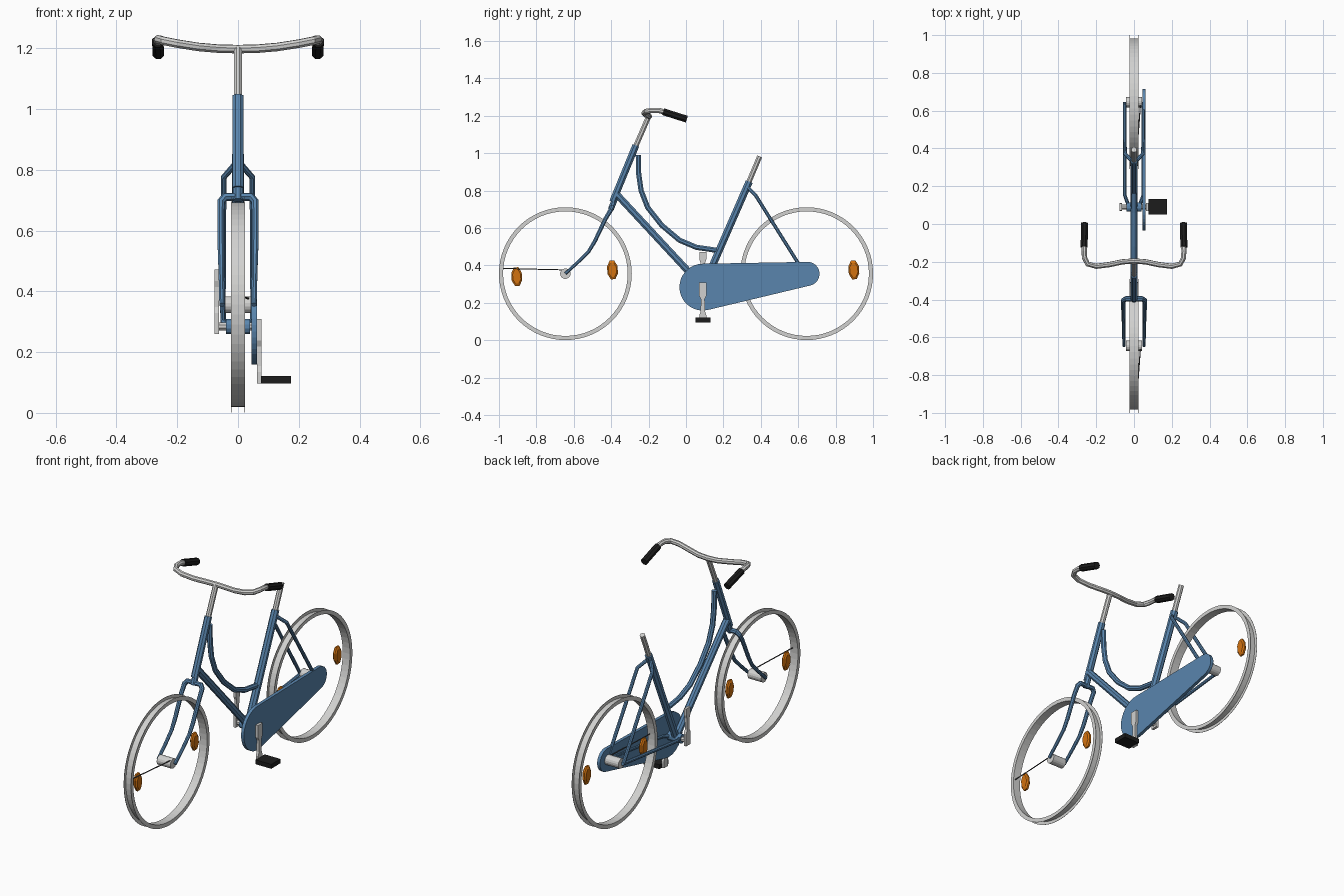
import bpy, bmesh, math
from mathutils import Vector

if "Cube" in bpy.data.objects:
    bpy.data.objects.remove(bpy.data.objects["Cube"])


def material(name, rgb):
    m = bpy.data.materials.new(name)
    m.diffuse_color = (*rgb, 1)
    m.use_nodes = True
    m.node_tree.nodes["Principled BSDF"].inputs["Base Color"].default_value = m.diffuse_color
    return m


BLUE = material("frame_blue", (0.10, 0.235, 0.42))
GREY = material("light_metal", (0.64, 0.64, 0.63))
BLACK = material("black_rubber", (0.012, 0.012, 0.012))
ORANGE = material("reflector_orange", (0.65, 0.17, 0.005))
STEEL = material("dark_steel", (0.07, 0.07, 0.075))


def add_mesh(name, bm, mat):
    bmesh.ops.recalc_face_normals(bm, faces=bm.faces)
    me = bpy.data.meshes.new(name)
    bm.to_mesh(me)
    bm.free()
    me.materials.append(mat)
    ob = bpy.data.objects.new(name, me)
    bpy.context.collection.objects.link(ob)
    return ob


def tube(name, pts, r, mat, sides=8, taper=None):
    """Sweep a flat-shaded polygon along a path, mitred at the bends."""
    pts = [Vector(p) for p in pts]
    bm = bmesh.new()
    rings, u = [], None
    for i, p in enumerate(pts):
        a = (p - pts[i - 1]).normalized() if i else None
        b = (pts[i + 1] - p).normalized() if i < len(pts) - 1 else None
        t = ((a or b) + (b or a)).normalized()
        if u is None:
            u = t.cross(Vector((1, 0, 0)) if abs(t.x) < 0.9 else Vector((0, 0, 1)))
        u = (u - t * u.dot(t)).normalized()
        v = t.cross(u)
        rad = r * (taper[i] if taper else 1)
        rings.append([bm.verts.new(p + rad * (u * math.cos(w) + v * math.sin(w)))
                      for w in (2 * math.pi * (k + 0.5) / sides for k in range(sides))])
    for r0, r1 in zip(rings, rings[1:]):
        for k in range(sides):
            j = (k + 1) % sides
            bm.faces.new((r0[k], r0[j], r1[j], r1[k]))
    bm.faces.new(rings[0])
    bm.faces.new(rings[-1])
    return add_mesh(name, bm, mat)


def plate(name, outline, x0, x1, mat, chamfer=0.0):
    """Extrude a y-z outline along x, optionally with chamfered rims."""
    bm = bmesh.new()
    cy = sum(p[0] for p in outline) / len(outline)
    cz = sum(p[1] for p in outline) / len(outline)
    levels = [(x0, 1), (x1, 1)]
    if chamfer:
        levels = [(x0, 0.75), (x0 + chamfer, 1), (x1 - chamfer, 1), (x1, 0.75)]
    rings = [[bm.verts.new((x, cy + (y - cy) * s, cz + (z - cz) * s)) for y, z in outline]
             for x, s in levels]
    n = len(outline)
    for r0, r1 in zip(rings, rings[1:]):
        for k in range(n):
            bm.faces.new((r0[k], r0[(k + 1) % n], r1[(k + 1) % n], r1[k]))
    bm.faces.new(rings[0])
    bm.faces.new(rings[-1])
    return add_mesh(name, bm, mat)


def rim(name, cy, cz, segs=64):
    """Lathe a U-shaped channel around the wheel axis."""
    prof = [(-.023, .333), (.023, .333), (.023, .355), (.0215, .355),
            (.0215, .337), (-.0215, .337), (-.0215, .355), (-.023, .355)]
    bm = bmesh.new()
    rings = []
    for i in range(segs):
        a = 2 * math.pi * i / segs
        rings.append([bm.verts.new((x, cy + r * math.cos(a), cz + r * math.sin(a)))
                      for x, r in prof])
    for i in range(segs):
        r0, r1 = rings[i], rings[(i + 1) % segs]
        for k in range(8):
            j = (k + 1) % 8
            bm.faces.new((r0[k], r0[j], r1[j], r1[k]))
    return add_mesh(name, bm, GREY)


# wheels: rim, hub, one spoke and two reflectors each
HZ = 0.356
for side, cy in (("front", -0.645), ("rear", 0.645)):
    rim(side + "_wheel_rim", cy, HZ)
    tube(side + "_hub", [(-.043, cy, HZ), (.043, cy, HZ)], 0.028, GREY, 16)
    tube(side + "_spoke", [(.035, cy, HZ + .02), (.01, cy - .334, HZ + .028)], 0.003, STEEL, 6)
    for label, dy, dz in (("fore", -.26, -.016), ("aft", .252, .02)):
        shape = []
        for sy, sz in ((.012, .05), (.028, .02), (.028, -.02), (.012, -.05),
                       (-.012, -.05), (-.028, -.02), (-.028, .02), (-.012, .05)):
            a = 0.07
            shape.append((cy + dy + sy * math.cos(a) - sz * math.sin(a),
                          HZ + dz + sy * math.sin(a) + sz * math.cos(a)))
        plate(f"{side}_reflector_{label}", shape, -.012, .012, ORANGE, 0.007)

# fork: one tube up the left blade, over the crown and down the right
half = [(.053, -.645, HZ), (.054, -.575, .42), (.055, -.52, .475), (.056, -.487, .53),
        (.057, -.43, .65), (.056, -.403, .695), (.042, -.396, .711)]
taper = [.75, .8, .85, .95, 1, 1.1, 1.2]
tube("fork", half + [(-x, y, z) for x, y, z in reversed(half)], 0.012, BLUE,
     taper=taper + taper[::-1])

# frame tubes
tube("steerer", [(0, -.402, .70), (0, -.37, .78)], 0.017, BLUE)
tube("head_tube", [(0, -.392, .74), (0, -.268, 1.042)], 0.02, BLUE)
tube("down_tube", [(0, -.375, .785), (0, .09, .285)], 0.02, BLUE)
tube("curved_top_tube", [(0, -.255, .99), (0, -.253, .89), (0, -.24, .80), (0, -.205, .71),
                         (0, -.13, .615), (0, -.035, .535), (0, .055, .497), (0, .17, .48)],
     0.015, BLUE)
tube("seat_tube", [(0, .092, .285), (0, .338, .848)], 0.021, BLUE)
tube("bottom_bracket", [(-.04, .09, .284), (.04, .09, .284)], 0.026, BLUE, 12)
for s, side in ((-1, "left"), (1, "right")):
    tube("seat_stay_" + side, [(s * .012, .333, .815), (s * .047, .372, .775),
                               (s * .05, .635, HZ)], 0.01, BLUE)
    tube("chain_stay_" + side, [(s * .05, .645, HZ), (s * .048, .15, .298),
                                (s * .03, .10, .286)], 0.01, BLUE)

# chain case: two arcs joined by straight tangents
(by, bz, br), (sy, sz, sr) = (.09, .284, .125), (.65, .355, .064)
tilt = math.atan2(sz - bz, sy - by)
spread = math.acos((br - sr) / math.hypot(sy - by, sz - bz))
case = []
for i in range(21):
    a = tilt + spread + (2 * math.pi - 2 * spread) * i / 20
    case.append((by + br * math.cos(a), bz + br * math.sin(a)))
for i in range(13):
    a = tilt - spread + 2 * spread * i / 12
    case.append((sy + sr * math.cos(a), sz + sr * math.sin(a)))
plate("chain_case", case, .044, .062, BLUE)

# cranks, axle and the single pedal
tube("crank_axle", [(-.07, .09, .284), (.07, .09, .284)], 0.014, GREY)
crank = [(.02, -.025), (.02, .045), (.010, .065), (.012, .13), (.019, .15), (.019, .188)]
for s, side in ((1, "right"), (-1, "left")):
    out = [(.09 + w, .284 - s * d) for w, d in crank]
    out += [(.09 - w, .284 - s * d) for w, d in reversed(crank)]
    plate("crank_" + side, out, *sorted((s * .063, s * .078)), GREY)
plate("pedal", [(.05, .096), (.132, .096), (.132, .121), (.05, .121)], .076, .175, BLACK)

# seat post, stem, handlebar and grips
tube("seat_post", [(0, .325, .82), (0, .394, .983)], 0.015, GREY)
tube("stem", [(0, -.285, 1.0), (0, -.199, 1.198)], 0.015, GREY)
bar = [(.262, -.10, 1.217), (.264, -.145, 1.228), (.262, -.18, 1.229), (.245, -.212, 1.224),
       (.20, -.224, 1.215), (.13, -.215, 1.204), (.06, -.20, 1.198)]
tube("handlebar", bar + [(0, -.196, 1.197)] + [(-x, y, z) for x, y, z in reversed(bar)],
     0.0145, GREY)
for s, side in ((-1, "left"), (1, "right")):
    tube("grip_" + side, [(s * .264, -.122, 1.222), (s * .262, .004, 1.182)], 0.02, BLACK)
